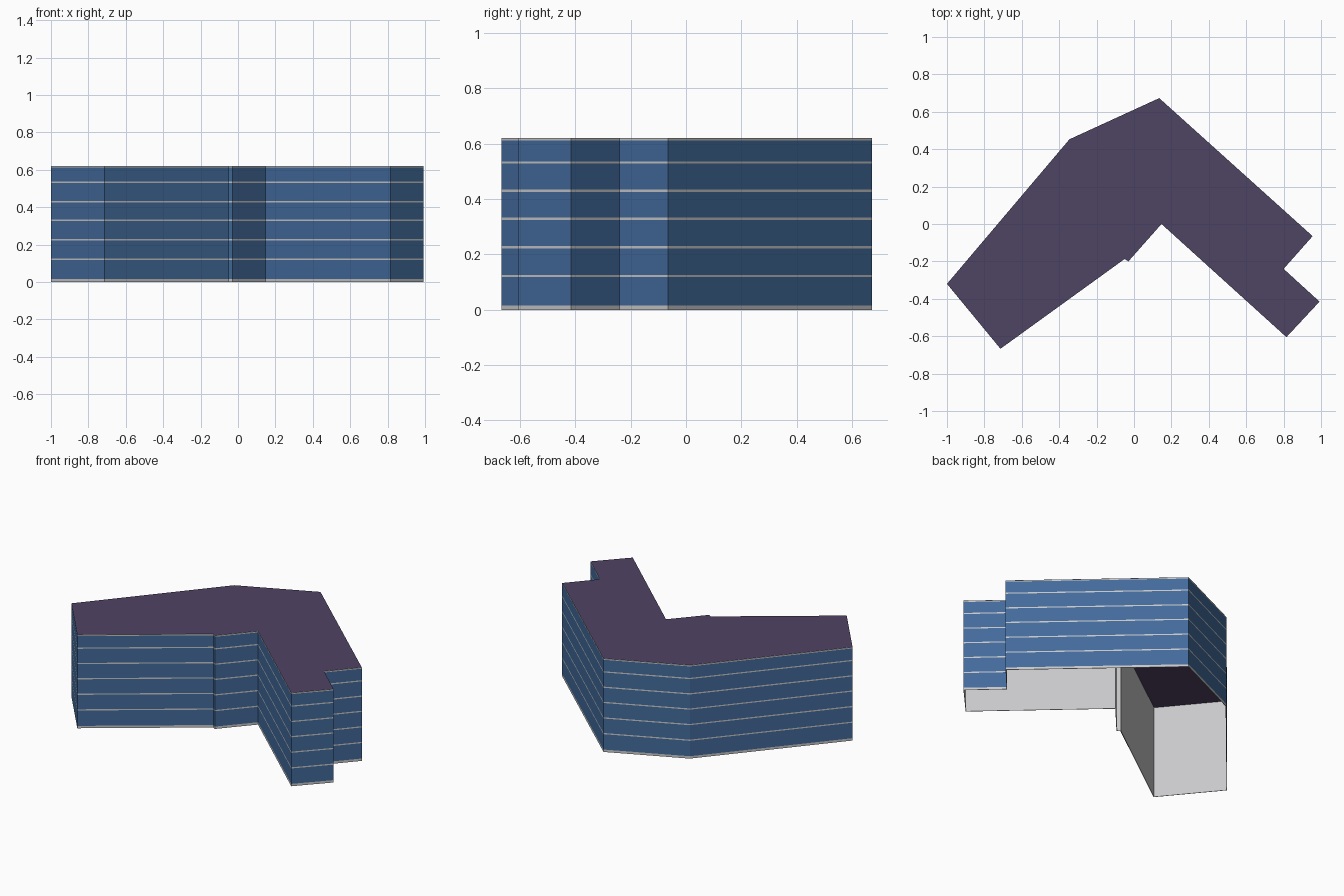
import bpy
import bmesh

if "Cube" in bpy.data.objects:
    bpy.data.objects.remove(bpy.data.objects["Cube"], do_unlink=True)


def material(name, color):
    m = bpy.data.materials.new(name)
    m.use_nodes = True
    m.diffuse_color = (*color, 1)
    m.node_tree.nodes["Principled BSDF"].inputs["Base Color"].default_value = (*color, 1)
    return m


glass = material("blue glass", (0.055, 0.145, 0.33))
concrete = material("light grey", (0.58, 0.58, 0.59))
roofing = material("dusky purple", (0.078, 0.056, 0.125))

HEIGHT = 0.62
# Building footprint, counter-clockwise from the left end
footprint = [(-1, -0.32), (-0.714, -0.667), (-0.05, -0.187), (-0.03, -0.2),
             (0.147, 0), (0.815, -0.605), (0.992, -0.415), (0.8, -0.24),
             (0.955, -0.065), (0.135, 0.673), (-0.345, 0.453)]


def new_object(name, bm, materials):
    mesh = bpy.data.meshes.new(name)
    bm.to_mesh(mesh)
    bm.free()
    ob = bpy.data.objects.new(name, mesh)
    bpy.context.collection.objects.link(ob)
    for m in materials:
        mesh.materials.append(m)
    return ob


# Heights where the facade changes between floor edge and glazing
levels = [0, 0.016]
for slab in (0.122, 0.226, 0.329, 0.43, 0.532):
    levels += [slab - 0.004, slab + 0.004]
levels += [HEIGHT - 0.008, HEIGHT]

# Outer walls: rings of faces, alternately concrete and glass
bm = bmesh.new()
rings = [[bm.verts.new((x, y, z)) for x, y in footprint] for z in levels]
for i, (low, high) in enumerate(zip(rings, rings[1:])):
    for j in range(len(footprint)):
        k = (j + 1) % len(footprint)
        face = bm.faces.new((low[j], low[k], high[k], high[j]))
        face.material_index = 0 if i % 2 else 1
walls = new_object("walls", bm, [glass, concrete])

# Thin concrete lining on the inside
lining = walls.modifiers.new("lining", "SOLIDIFY")
lining.thickness = 0.004
lining.offset = -1
lining.material_offset = 1
lining.material_offset_rim = 1

# Flat roof; the underside is left open
bm = bmesh.new()
bm.faces.new([bm.verts.new((x, y, HEIGHT + 0.001)) for x, y in footprint])
new_object("roof", bm, [roofing])
